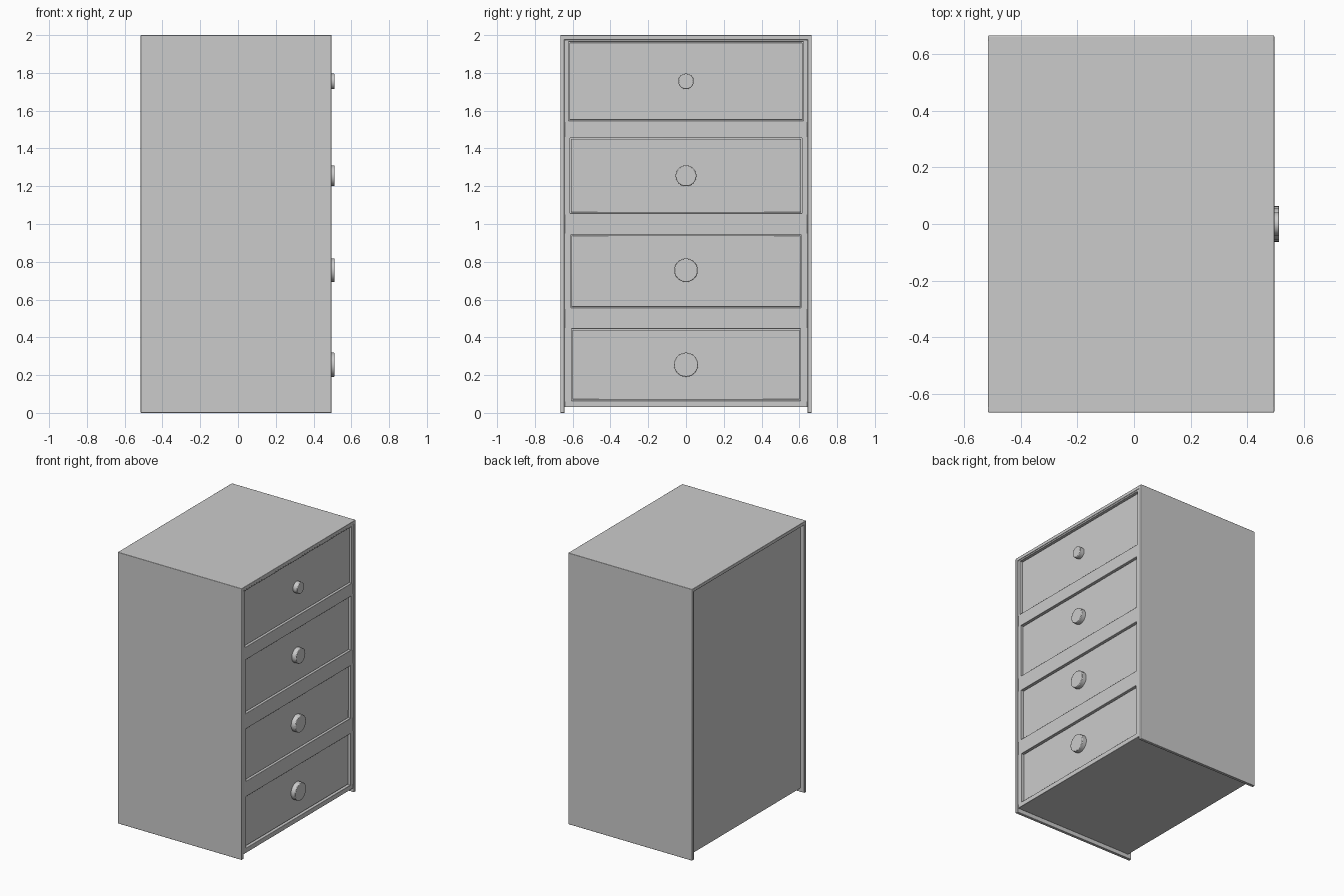
import bpy
import math
from mathutils import Vector

cube = bpy.data.objects.get("Cube")
if cube:
    bpy.data.objects.remove(cube, do_unlink=True)

grey = bpy.data.materials.new("plain grey")
grey.use_nodes = True
color = (0.6, 0.6, 0.6, 1)
grey.diffuse_color = color
grey.node_tree.nodes["Principled BSDF"].inputs["Base Color"].default_value = color


def finish(obj, name, bevel):
    obj.name = name
    obj.data.materials.append(grey)
    if bevel:
        mod = obj.modifiers.new("soft edges", "BEVEL")
        mod.width = bevel
        mod.segments = 2
    bpy.ops.object.shade_smooth_by_angle(angle=math.radians(35))
    return obj


def box(name, low, high, bevel=0.003):
    low, high = Vector(low), Vector(high)
    bpy.ops.mesh.primitive_cube_add(size=1, location=(low + high) / 2)
    obj = bpy.context.object
    for v in obj.data.vertices:
        v.co = v.co * (high - low)
    return finish(obj, name, bevel)


BACK, FRONT, HALF, WALL = -0.515, 0.495, 0.665, 0.022
FACE = FRONT - 0.004      # rails sit just behind the panel edges
DRAWER = FACE - 0.014     # drawer fronts are recessed
INNER = HALF - WALL

# Outer case: sides reach the floor, back and base are set in
for side, label in ((-1, "near"), (1, "far")):
    ys = sorted((side * INNER, side * HALF))
    box(label + "_side_panel", (BACK, ys[0], 0), (FRONT, ys[1], 2))
box("top_panel", (BACK, -INNER - 0.01, 1.975), (FRONT, INNER + 0.01, 2))
box("back_panel", (BACK + 0.03, -INNER, 0.03), (BACK + 0.05, INNER, 1.98), 0)
box("base_panel", (BACK + 0.03, -INNER, 0.03), (FACE, INNER, 0.065))

# Drawers: bottom, top, half width, knob radius
drawers = [
    (0.07, 0.44, 0.602, 0.064),
    (0.56, 0.94, 0.606, 0.062),
    (1.06, 1.45, 0.61, 0.055),
    (1.55, 1.96, 0.618, 0.041),
]
GAP = 0.004

for i, (low, high, half, radius) in enumerate(drawers, 1):
    box(f"drawer_{i}", (BACK + 0.06, -half, low), (DRAWER, half, high), 0.004)

    # Rail above each drawer, up to the next one or the top
    above = drawers[i][0] if i < len(drawers) else 1.98
    box(f"rail_{i}", (FACE - 0.06, -INNER, high + GAP), (FACE, INNER, above - 0.002))

    # Stiles on both sides of the drawer
    for side, label in ((-1, "near"), (1, "far")):
        ys = sorted((side * (half + GAP), side * INNER))
        box(f"{label}_stile_{i}", (FACE - 0.06, ys[0], low - 0.01),
            (FACE, ys[1], high + 0.01), 0)

    # Round knob
    depth = 0.512 - DRAWER + 0.01
    bpy.ops.mesh.primitive_cylinder_add(
        vertices=32, radius=radius, depth=depth,
        location=(0.512 - depth / 2, 0, (i - 1) * 0.5 + 0.255),
        rotation=(0, math.pi / 2, 0))
    finish(bpy.context.object, f"knob_{i}", 0.004)
